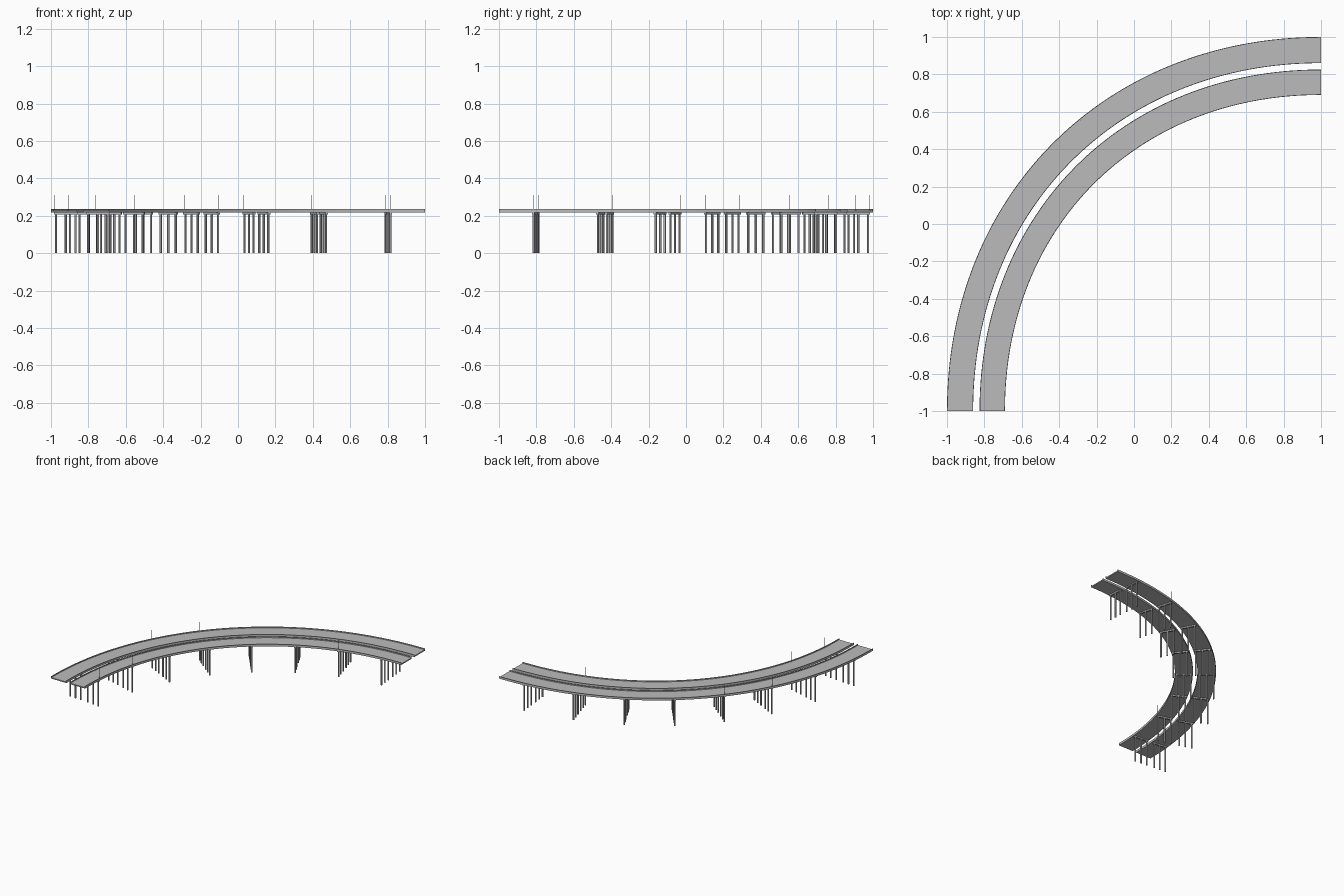
import bpy, bmesh, math
from mathutils import Vector, Matrix

if "Cube" in bpy.data.objects:
    bpy.data.objects.remove(bpy.data.objects["Cube"], do_unlink=True)

concrete = bpy.data.materials.new("concrete_grey")
concrete.use_nodes = True
GREY = (0.5, 0.5, 0.5, 1)
concrete.diffuse_color = GREY
concrete.node_tree.nodes["Principled BSDF"].inputs["Base Color"].default_value = GREY

RADIUS = 1.845     # centre line of the whole road
HANDLE = 0.58      # curve handle length as a share of the radius
SPANS = 8
STEPS = 64
DECK_Z, TOP_Z, BASE_Z = 0.226, 0.235, 0.217


def frame(t):
    """Matrix on the road centre line: local x points outward, local y along the road."""
    pts = [Vector(p) for p in ((0, 1, 0), (-HANDLE, 1, 0), (-1, HANDLE, 0), (-1, 0, 0))]
    u = 1 - t
    pos = pts[0] * u**3 + pts[1] * 3*t*u*u + pts[2] * 3*t*t*u + pts[3] * t**3
    tan = (pts[1] - pts[0]) * u*u + (pts[2] - pts[1]) * 2*t*u + (pts[3] - pts[2]) * t*t
    tan.normalize()
    out = Vector((tan.y, -tan.x, 0))
    pos = pos * RADIUS + Vector((1, -1, 0))
    m = Matrix((out, tan, Vector((0, 0, 1)))).transposed().to_4x4()
    return Matrix.Translation(pos) @ m


def finish(name, bm):
    bmesh.ops.recalc_face_normals(bm, faces=bm.faces)
    mesh = bpy.data.meshes.new(name)
    bm.to_mesh(mesh)
    bm.free()
    mesh.materials.append(concrete)
    obj = bpy.data.objects.new(name, mesh)
    bpy.context.collection.objects.link(obj)
    bpy.ops.object.select_all(action='DESELECT')
    obj.select_set(True)
    bpy.context.view_layer.objects.active = obj
    bpy.ops.object.shade_smooth_by_angle(angle=math.radians(30))


def box(bm, m, centre, size):
    local = Matrix.Translation(centre) @ Matrix.Diagonal((*size, 1))
    bmesh.ops.create_cube(bm, size=1, matrix=m @ local)


def column(bm, m, offset, z0, z1, radius, sides):
    bmesh.ops.create_cone(bm, cap_ends=True, segments=sides, radius1=radius, radius2=radius,
                          depth=z1 - z0, matrix=m @ Matrix.Translation((offset, 0, (z0 + z1) / 2)))


def deck(name, a, b, wall=0.004):
    """Road slab with a low parapet on both edges, swept along the curve."""
    profile = [(a, BASE_Z), (b, BASE_Z), (b, TOP_Z), (b - wall, TOP_Z),
               (b - wall, DECK_Z), (a + wall, DECK_Z), (a + wall, TOP_Z), (a, TOP_Z)]
    bm = bmesh.new()
    rings = []
    for i in range(STEPS + 1):
        m = frame(i / STEPS)
        rings.append([bm.verts.new(m @ Vector((x, 0, z))) for x, z in profile])
    n = len(profile)
    for r, s in zip(rings, rings[1:]):
        for j in range(n):
            k = (j + 1) % n
            bm.faces.new((r[j], r[k], s[k], s[j]))
    bm.faces.new(rings[0])
    bm.faces.new(rings[-1])
    finish(name, bm)


def piers(name, centre):
    """Crossbeam on three round columns at the middle of each span."""
    bm = bmesh.new()
    for i in range(SPANS):
        m = frame((i + 0.5) / SPANS)
        box(bm, m, (centre, 0, 0.2125), (0.125, 0.014, 0.011))
        for k in (-1, 0, 1):
            column(bm, m, centre + k * 0.052, 0, 0.208, 0.006, 12)
    finish(name, bm)


def lamps(name, offset):
    """Very thin poles along one road edge."""
    bm = bmesh.new()
    for i in range(SPANS):
        column(bm, frame((i + 0.5) / SPANS), offset, DECK_Z, 0.31, 0.001, 6)
    finish(name, bm)


# Two parallel roadways, their supports and edge lamps
for side, a, b, lamp in (("outer", 0.015, 0.155, 0.147), ("inner", -0.155, -0.019, -0.147)):
    deck(side + "_deck", a, b)
    piers(side + "_piers", (a + b) / 2)
    lamps(side + "_lamp_poles", lamp)
